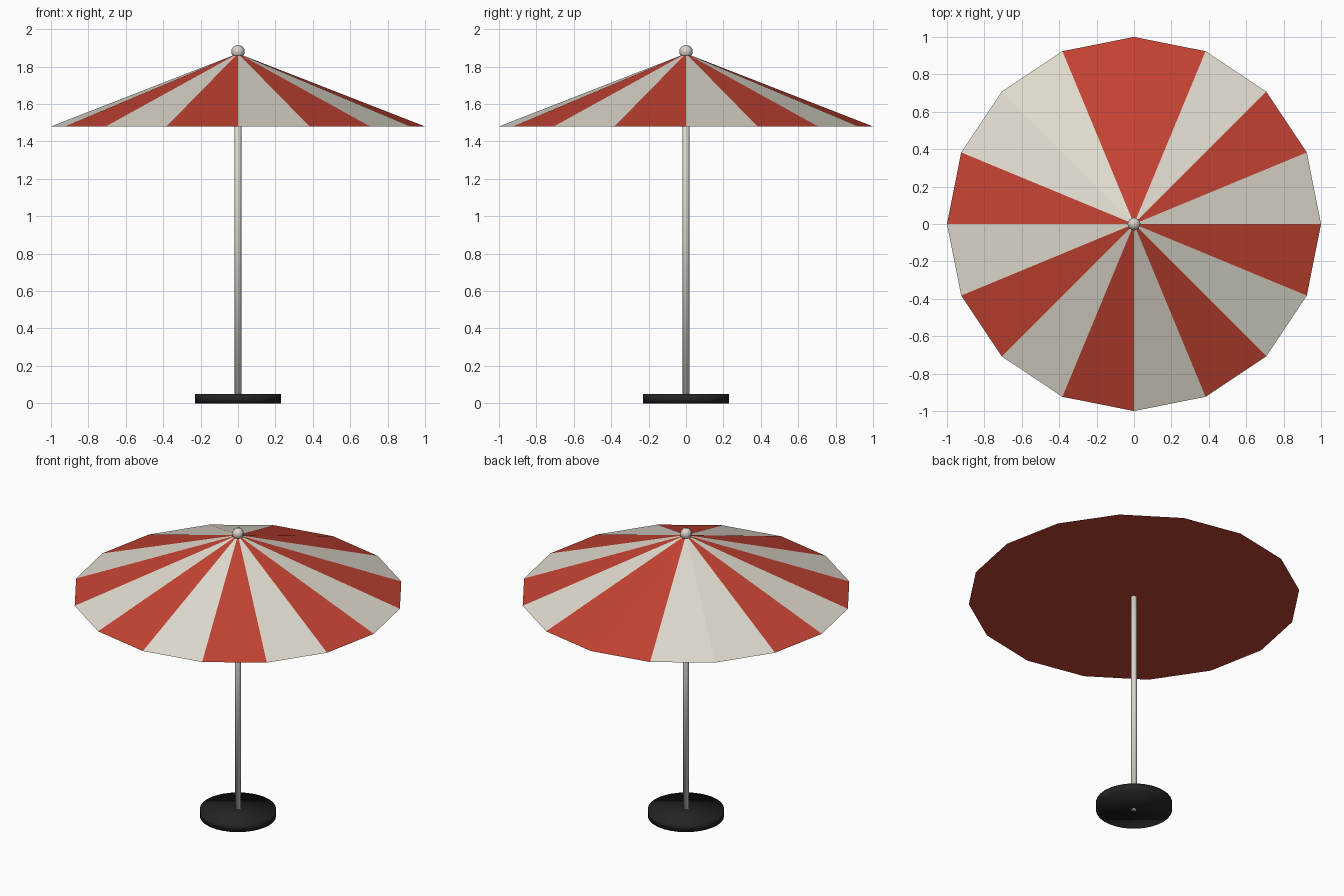
import bpy
import bmesh
import math

cube = bpy.data.objects.get("Cube")
if cube:
    bpy.data.objects.remove(cube, do_unlink=True)


def material(name, colour):
    mat = bpy.data.materials.new(name)
    mat.use_nodes = True
    mat.diffuse_color = (*colour, 1)
    mat.node_tree.nodes["Principled BSDF"].inputs["Base Color"].default_value = (*colour, 1)
    return mat


red = material("red fabric", (0.55, 0.055, 0.032))
cream = material("cream fabric", (0.75, 0.71, 0.62))
metal = material("pale metal", (0.70, 0.67, 0.61))
black = material("black base", (0.017, 0.017, 0.017))


def finish(name, bm, mats, smooth):
    mesh = bpy.data.meshes.new(name)
    for face in bm.faces:
        face.smooth = smooth
    bm.to_mesh(mesh)
    bm.free()
    for mat in mats:
        mesh.materials.append(mat)
    obj = bpy.data.objects.new(name, mesh)
    bpy.context.collection.objects.link(obj)
    return obj


def cylinder(name, radius, bottom, top, sides, mat):
    bm = bmesh.new()
    bmesh.ops.create_cone(bm, cap_ends=True, segments=sides, radius1=radius,
                          radius2=radius, depth=top - bottom)
    bmesh.ops.translate(bm, verts=bm.verts, vec=(0, 0, (top + bottom) / 2))
    return finish(name, bm, [mat], True)


# Base and pole, with soft shading running over the caps
cylinder("base", 0.23, 0, 0.05, 32, black)
cylinder("pole", 0.018, 0, 1.86, 12, metal)

# Canopy: closed sixteen-sided cone with striped panels
PANELS = 16
RIM, APEX = 1.48, 1.87
bm = bmesh.new()
ring = [bm.verts.new((math.cos(a), math.sin(a), RIM))
        for a in (math.tau * i / PANELS for i in range(PANELS))]
tip = bm.verts.new((0, 0, APEX))
for i in range(PANELS):
    face = bm.faces.new((ring[i], ring[(i + 1) % PANELS], tip))
    # Stripes alternate, with a swapped pair at the back left-hand side
    is_cream = i % 2 == 0
    if i in (4, 5):
        is_cream = not is_cream
    face.material_index = 1 if is_cream else 0
bm.faces.new(ring[::-1])
finish("canopy", bm, [red, cream], False)

# Finial ball on the tip
bm = bmesh.new()
bmesh.ops.create_uvsphere(bm, u_segments=8, v_segments=5, radius=0.037)
bmesh.ops.translate(bm, verts=bm.verts, vec=(0, 0, 1.88))
finish("finial", bm, [metal], True)
